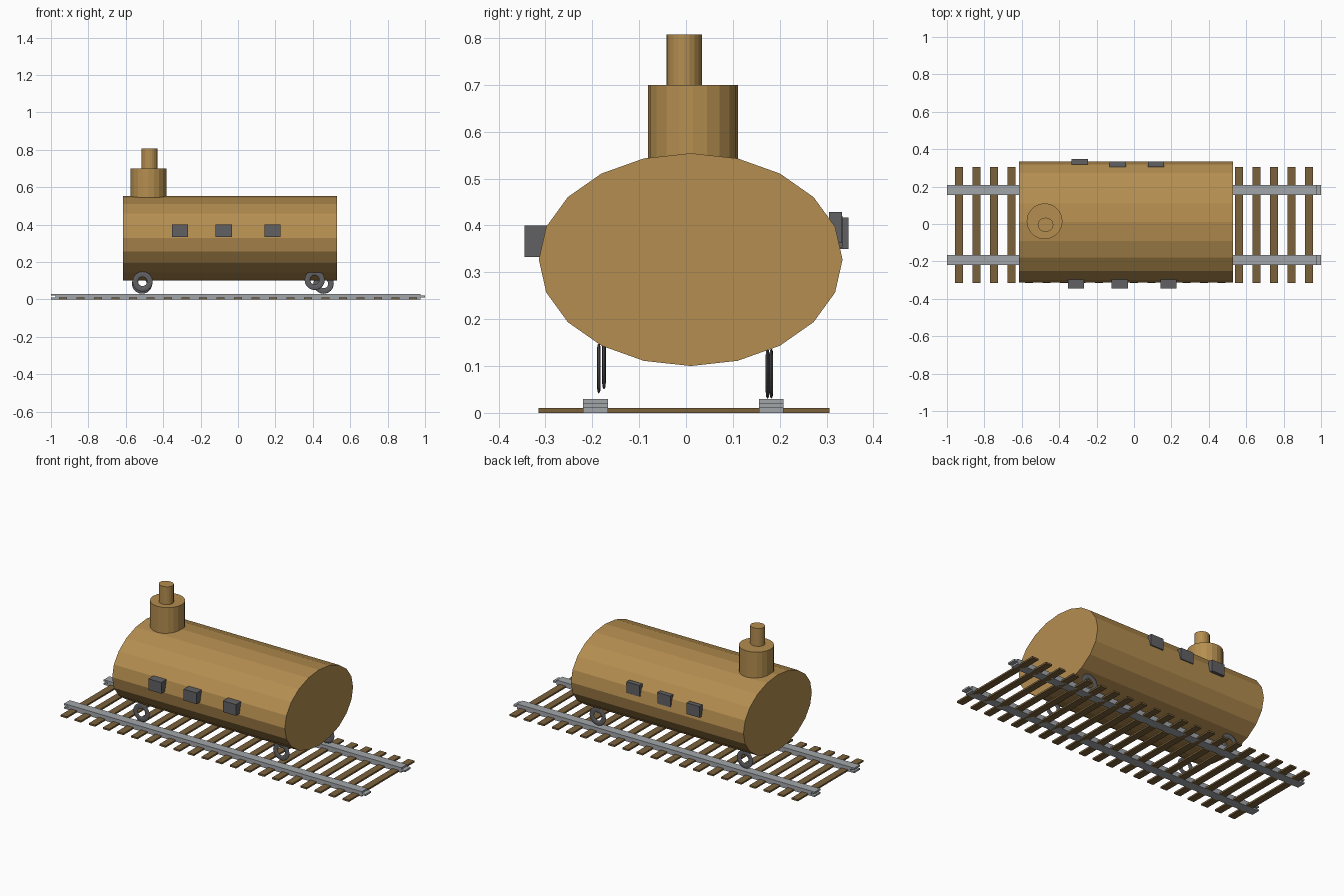
import bpy
from math import pi

if "Cube" in bpy.data.objects:
    bpy.data.objects.remove(bpy.data.objects["Cube"])


def material(name, rgb):
    m = bpy.data.materials.new(name)
    m.diffuse_color = (*rgb, 1)
    m.use_nodes = True
    m.node_tree.nodes["Principled BSDF"].inputs["Base Color"].default_value = m.diffuse_color
    return m


TAN = material("tan", (0.46, 0.27, 0.08))
WOOD = material("wood", (0.2, 0.12, 0.045))
DARK = material("dark_grey", (0.12, 0.12, 0.13))
STEEL = material("steel", (0.36, 0.38, 0.4))


def finish(name, mat, scale=(1, 1, 1)):
    ob = bpy.context.object
    ob.name = name
    ob.scale = scale
    ob.data.materials.append(mat)
    return ob


def box(name, x0, x1, y0, y1, z0, z1, mat):
    bpy.ops.mesh.primitive_cube_add(
        size=1, location=((x0 + x1) / 2, (y0 + y1) / 2, (z0 + z1) / 2))
    return finish(name, mat, (x1 - x0, y1 - y0, z1 - z0))


def upright(name, x, y, rx, ry, z0, z1):
    bpy.ops.mesh.primitive_cylinder_add(
        vertices=20, radius=1, depth=z1 - z0, location=(x, y, (z0 + z1) / 2))
    return finish(name, TAN, (rx, ry, 1))


# Boiler: 20-sided oval cylinder lying along x
bpy.ops.mesh.primitive_cylinder_add(
    vertices=20, radius=1, depth=1.145, location=(-0.0425, 0.01, 0.327),
    rotation=(0, pi / 2, 0))
finish("boiler", TAN, (0.227, 0.324, 1))

# Dome and chimney
upright("dome", -0.478, 0.015, 0.096, 0.096, 0.5, 0.70)
upright("chimney", -0.473, -0.004, 0.042, 0.038, 0.65, 0.807)

# Windows, front side then back side
for x in (-0.31, -0.076, 0.185):
    box("front_window", x - 0.043, x + 0.043, -0.345, -0.29, 0.333, 0.4, DARK)
for x, y, z in ((-0.29, 0.347, 0.417), (-0.087, 0.334, 0.42), (0.118, 0.333, 0.429)):
    box("back_window", x - 0.043, x + 0.043, y - 0.028, y, z - 0.067, z, DARK)

# Wheels: flattened rings
for x, y, z in ((-0.51, -0.186, 0.095), (0.41, -0.175, 0.104),
                (-0.513, 0.174, 0.084), (0.458, 0.182, 0.084)):
    bpy.ops.mesh.primitive_torus_add(
        major_segments=24, minor_segments=8, major_radius=0.039,
        minor_radius=0.015, location=(x, y, z), rotation=(pi / 2, 0, 0))
    finish("wheel", DARK, (1, 1, 0.27))

# Sleepers
for i in range(21):
    x = -0.936 + i * 0.0936
    box("sleeper", x - 0.021, x + 0.021, -0.315, 0.306, 0, 0.01, WOOD)

# Rails: three stacked strips, the middle one shifted along x
for y in (-0.193, 0.182):
    for i, (x0, x1) in enumerate(((-1, 0.975), (-0.975, 1), (-1, 0.975))):
        box("rail_strip", x0, x1, y - 0.0265, y + 0.0265, i * 0.01, (i + 1) * 0.01, STEEL)
